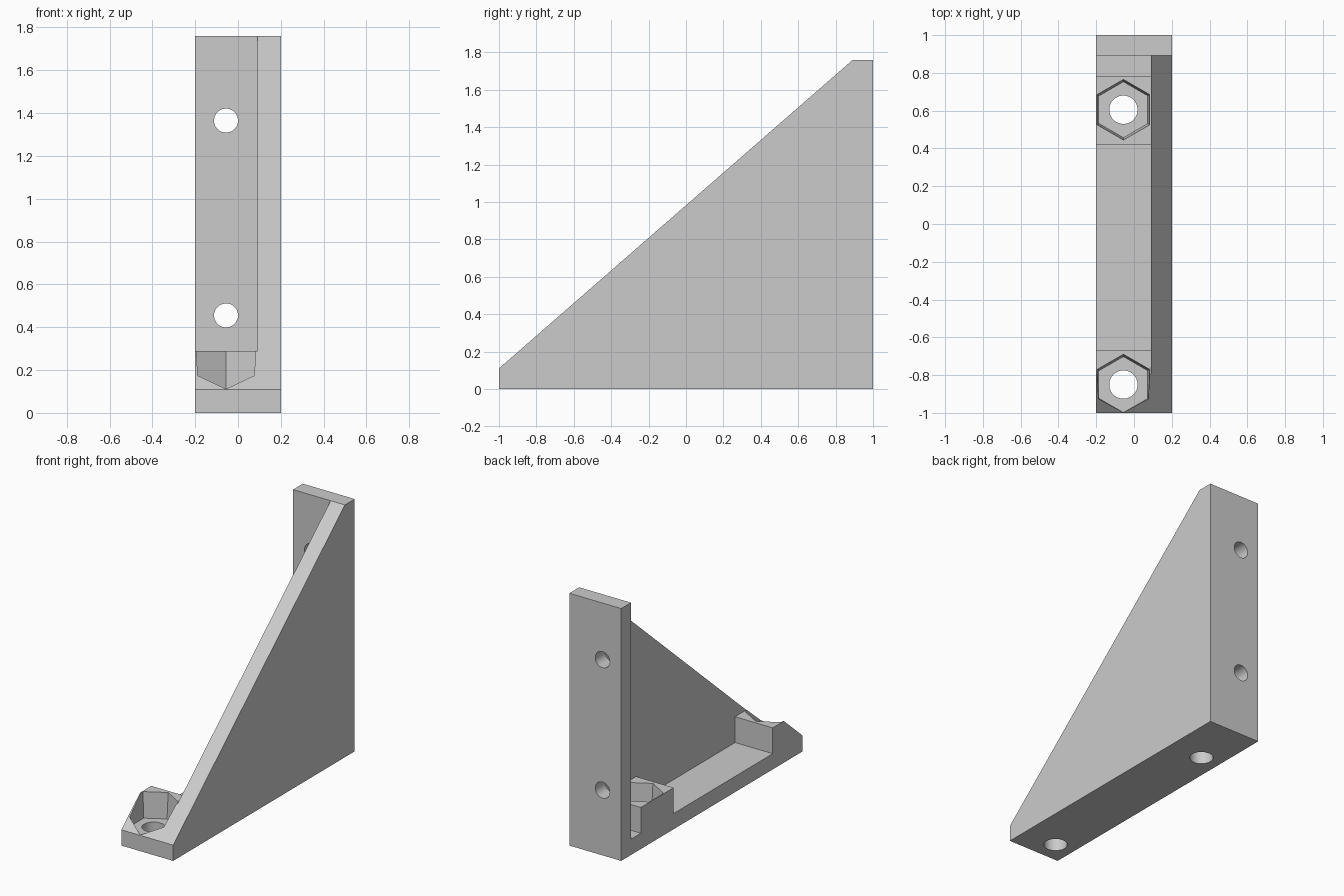
import bpy
import bmesh
import math
from mathutils import Vector

if "Cube" in bpy.data.objects:
    bpy.data.objects.remove(bpy.data.objects["Cube"], do_unlink=True)

grey = bpy.data.materials.new("plain grey")
grey.use_nodes = True
colour = (0.6, 0.6, 0.6, 1)
grey.diffuse_color = colour
grey.node_tree.nodes["Principled BSDF"].inputs["Base Color"].default_value = colour


def loft(name, start, end):
    """Solid between two matching outlines."""
    bm = bmesh.new()
    a = [bm.verts.new(p) for p in start]
    b = [bm.verts.new(p) for p in end]
    bm.faces.new(a)
    bm.faces.new(b)
    for i in range(len(a)):
        j = (i + 1) % len(a)
        bm.faces.new((a[i], a[j], b[j], b[i]))
    bmesh.ops.recalc_face_normals(bm, faces=bm.faces)
    mesh = bpy.data.meshes.new(name)
    bm.to_mesh(mesh)
    bm.free()
    mesh.materials.append(grey)
    obj = bpy.data.objects.new(name, mesh)
    bpy.context.collection.objects.link(obj)
    return obj


def side_profile(name, outline, x0, x1):
    return loft(name, [(x0, y, z) for y, z in outline],
                [(x1, y, z) for y, z in outline])


def ring(centre, radius, count, axis):
    points = []
    for i in range(count):
        t = math.tau * i / count
        u, v = radius * math.sin(t), radius * math.cos(t)
        points.append(Vector(centre) + Vector((u, v, 0) if axis == "z" else (u, 0, v)))
    return points


def cut(target, cutter):
    cutter.hide_render = True
    bpy.context.view_layer.objects.active = target
    mod = target.modifiers.new("cut", "BOOLEAN")
    mod.operation = "DIFFERENCE"
    mod.solver = "EXACT"
    mod.object = cutter
    bpy.ops.object.modifier_apply(modifier=mod.name)
    bpy.data.objects.remove(cutter, do_unlink=True)


T = 0.11          # plate thickness
BOSS = 0.29       # top of the nut bosses
HOLE_X = -0.056   # centre line of the screws

# Triangular bracket body
bracket = side_profile("corner_bracket", [
    (-1, 0), (1, 0), (1, 1.76), (0.892, 1.76), (-1, T)], -0.2, 0.2)

# Open side, leaving base, bosses, back plate and side web
cut(bracket, side_profile("opening", [
    (-1.2, BOSS), (-0.67, BOSS), (-0.67, T), (0.422, T), (0.422, BOSS),
    (0.783, BOSS), (0.783, T), (0.892, T), (0.892, 2), (-1.2, 2)], -0.4, 0.09))

# Tapered hexagonal nut pockets and base screw holes
for y in (-0.85, 0.605):
    cut(bracket, loft("nut_pocket", ring((HOLE_X, y, T), 0.148, 6, "z"),
                      ring((HOLE_X, y, 0.35), 0.164, 6, "z")))
    cut(bracket, loft("base_hole", ring((HOLE_X, y, -0.1), 0.075, 48, "z"),
                      ring((HOLE_X, y, 0.2), 0.075, 48, "z")))

# Back plate screw holes
for z in (0.455, 1.365):
    cut(bracket, loft("back_hole", ring((HOLE_X, 0.8, z), 0.056, 48, "y"),
                      ring((HOLE_X, 1.1, z), 0.056, 48, "y")))

bpy.ops.object.select_all(action="DESELECT")
bracket.select_set(True)
bpy.context.view_layer.objects.active = bracket
bpy.ops.object.shade_smooth_by_angle(angle=math.radians(30))
